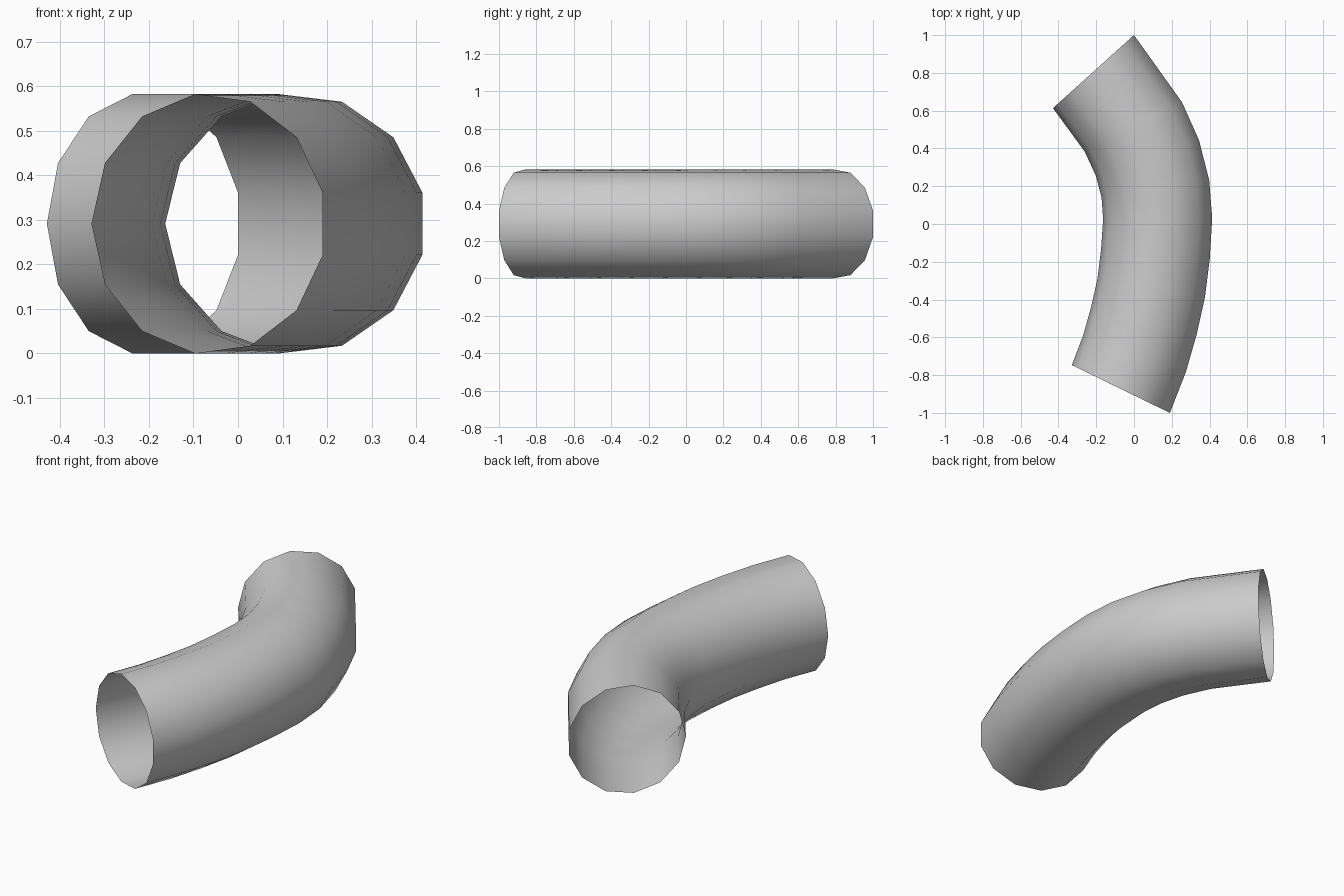
import bpy, math

if "Cube" in bpy.data.objects:
    bpy.data.objects.remove(bpy.data.objects["Cube"])

SIDES = 13
R = 0.293
ZC = 0.291
SPAN = R * (1 + math.cos(math.pi / SIDES))   # inner corner to outer flat

# Bend stations: outer edge x, y and heading of the ring in degrees
stations = [(0.0, 1.0, 42), (0.254, 0.645, 27), (0.344, 0.444, 19.5),
            (0.398, 0.233, 9.5), (0.414, 0.03, 0.5), (0.401, -0.185, -5),
            (0.376, -0.386, -9.7), (0.333, -0.58, -14.3),
            (0.275, -0.783, -19.5), (0.19, -1.0, -26)]

# Open, thin-walled bent pipe: one ring of corners per station
verts, faces = [], []
for ox, oy, deg in stations:
    dx, dy = math.cos(math.radians(deg)), math.sin(math.radians(deg))
    cx, cy = ox - dx * (SPAN - R), oy - dy * (SPAN - R)
    for k in range(SIDES):
        a = 2 * math.pi * k / SIDES
        r = -R * math.cos(a)
        verts.append((cx + dx * r, cy + dy * r, ZC + R * math.sin(a)))

for s in range(len(stations) - 1):
    for k in range(SIDES):
        n = (k + 1) % SIDES
        a, b = s * SIDES, (s + 1) * SIDES
        faces.append((a + k, a + n, b + n, b + k))

mesh = bpy.data.meshes.new("bent_pipe")
mesh.from_pydata(verts, [], faces)
# Make the normals face outwards
mesh.update()
p = mesh.polygons[3]
if p.normal.z < 0:
    mesh.flip_normals()
pipe = bpy.data.objects.new("bent_pipe", mesh)
bpy.context.collection.objects.link(pipe)
for p in mesh.polygons:
    p.use_smooth = True
